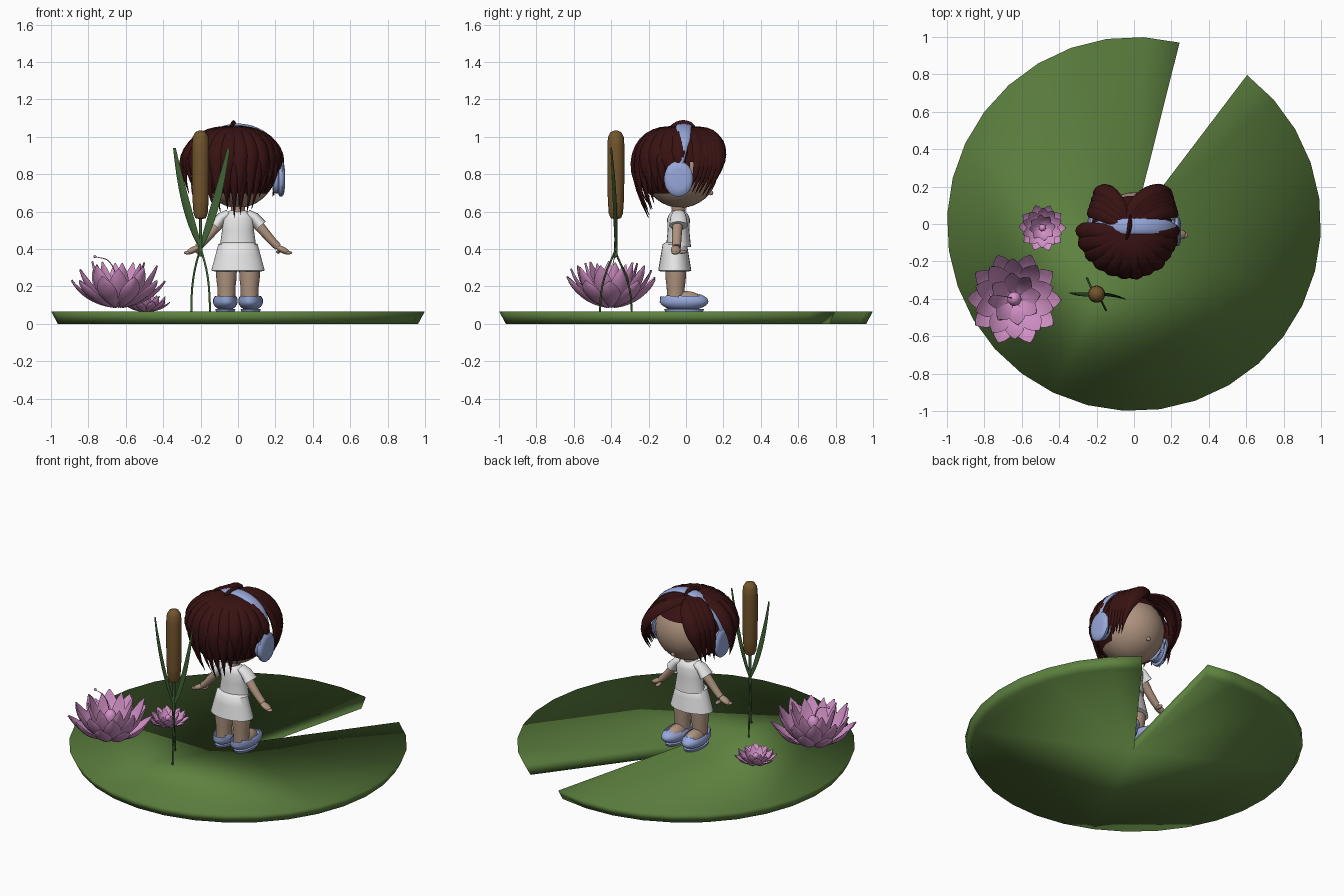
import bpy, bmesh, math, random
from math import sin, cos, pi, radians
from mathutils import Vector as V, Matrix as M

random.seed(4)
if "Cube" in bpy.data.objects:
    bpy.data.objects.remove(bpy.data.objects["Cube"])


def material(name, rgb):
    m = bpy.data.materials.new(name)
    m.use_nodes = True
    m.diffuse_color = (*rgb, 1)
    m.node_tree.nodes["Principled BSDF"].inputs["Base Color"].default_value = (*rgb, 1)
    return m


PAD = material("pad green", (.11, .22, .05))
LEAF = material("leaf green", (.05, .12, .035))
BROWN = material("cattail brown", (.17, .09, .025))
PINK = material("petal pink", (.66, .29, .58))
SKIN = material("skin", (.42, .29, .21))
WHITE = material("dress white", (.8, .8, .8))
BLUE = material("soft blue", (.31, .39, .70))
HAIR = material("dark red hair", (.04, .006, .006))


def finish(bm, name, mat, angle=50):
    bmesh.ops.recalc_face_normals(bm, faces=bm.faces)
    me = bpy.data.meshes.new(name)
    bm.to_mesh(me)
    bm.free()
    me.materials.append(mat)
    for p in me.polygons:
        p.use_smooth = True
    me.set_sharp_from_angle(angle=radians(angle))
    ob = bpy.data.objects.new(name, me)
    bpy.context.collection.objects.link(ob)
    return ob


def ball(bm, c, r, rot=None, seg=20):
    mat = M.Translation(c) @ (rot or M()) @ M.Diagonal((*r, 1))
    return bmesh.ops.create_uvsphere(bm, u_segments=seg, v_segments=seg // 2 + 2,
                                     radius=1, matrix=mat)["verts"]


def bezier(pts, n):
    """Sample a Bezier curve of any degree."""
    out = []
    for i in range(n + 1):
        q, t = [V(p) for p in pts], i / n
        while len(q) > 1:
            q = [a.lerp(b, t) for a, b in zip(q, q[1:])]
        out.append(q[0])
    return out


def sweep(bm, path, width, thick, normal, sides=8, cup=0):
    """Sweep a flattened, optionally cupped section; sizes are functions of 0..1."""
    rings, n = [], len(path) - 1
    for i, p in enumerate(path):
        t = i / n
        tan = (path[min(i + 1, n)] - path[max(i - 1, 0)]).normalized()
        side = tan.cross(normal(p)).normalized()
        up = side.cross(tan)
        w, h = width(t), thick(t)
        rings.append([bm.verts.new(p + side * w * cos(a) + up * (h * sin(a) + cup * w * cos(a) ** 2))
                      for a in (2 * pi * k / sides for k in range(sides))])
    for a, b in zip(rings, rings[1:]):
        for k in range(sides):
            j = (k + 1) % sides
            bm.faces.new((a[k], a[j], b[j], b[k]))
    bm.faces.new(rings[0])
    bm.faces.new(rings[-1])


def lathe(bm, profile, c, sy=1, seg=24):
    """Stack elliptical rings given as (radius, z)."""
    path = [V((c[0], c[1], z)) for _, z in profile]
    n = len(profile) - 1
    sweep(bm, path, lambda t: profile[round(t * n)][0],
          lambda t: profile[round(t * n)][0] * sy, lambda p: V((0, 1, 0)), seg)


def taper(a, b):
    return lambda t: a + (b - a) * t


# Lily pad: a disc with a wedge missing
bm = bmesh.new()
caps = []
for r, z in ((1, .065), (.965, 0)):
    ring = [bm.verts.new((r * cos(a), r * sin(a), z))
            for a in (radians(75.9 + 11.23 * k) for k in range(31))]
    caps.append([bm.verts.new((0, 0, z))] + ring)
    bm.faces.new(caps[-1])
for k in range(32):
    j = (k + 1) % 32
    bm.faces.new((caps[0][k], caps[0][j], caps[1][j], caps[1][k]))
finish(bm, "lily_pad", PAD, 180)


# Water lilies: three rings of cupped petals around a bud
def lily(name, cx, cy, base, s, sz, rings):
    bm = bmesh.new()
    for count, reach, top, wide, shift in rings:
        for k in range(count):
            a = 2 * pi * (k + shift) / count + random.uniform(-.06, .06)
            d = V((cos(a), sin(a), 0))
            rise = top + random.uniform(-.015, .015)
            pts = [V((cx, cy, base)) + d * (r * reach * s) + V((0, 0, z * rise * sz))
                   for r, z in ((.1, 0), (.55, .1), (.85, .5), (1, 1))]
            inward = lambda p, d=d: V((0, 0, .8)) - d
            sweep(bm, bezier(pts, 8),
                  lambda t: s * wide * max(.06, sin(pi * min(1, t ** 1.25)) ** .75),
                  lambda t: .005 * s, inward, 8, .3)
    ball(bm, (cx, cy, base + .13 * sz), (.038 * s, .038 * s, .05 * sz))
    return finish(bm, name, PINK, 60)


RINGS = ((10, .25, .15, .055, 0), (10, .215, .21, .055, .5), (8, .14, .24, .045, .2))
lily("large_lily", -.64, -.4, .09, 1, 1, RINGS)
lily("small_lily", -.49, -.02, .065, .5, .36, RINGS)
bm = bmesh.new()
sweep(bm, bezier([(-.64, -.4, .2), (-.67, -.39, .38), (-.72, -.38, .34), (-.765, -.38, .36)], 10),
      taper(.003, .002), taper(.003, .002), lambda p: V((0, 1, 0)), 6)
ball(bm, (-.765, -.38, .36), (.008,) * 3, seg=10)
finish(bm, "stamen", PINK)

# Cattail: brown spike, short stem and two crossing blades
bm = bmesh.new()
lathe(bm, [(.008, .56), (.028, .565), (.038, .59), (.043, .66), (.046, .8), (.046, .95),
           (.042, 1.0), (.028, 1.025), (.008, 1.033)], (-.2, -.375))
finish(bm, "cattail_spike", BROWN)
bm = bmesh.new()
lathe(bm, [(.009, .36), (.008, .57)], (-.2, -.375), seg=8)
for s, tip, foot in ((-1, (-.34, -.37, .94), (-.15, -.46, .065)),
                     (1, (-.05, -.4, .94), (-.25, -.29, .065))):
    x, y, _ = foot
    low = bezier([foot, (x, y, .28), (-.2 - s * .015, -.385, .34), (-.2, -.375, .41)], 8)
    high = bezier([(-.2, -.375, .41), (-.2 + s * .05, -.375, .52), (-.2 + s * .1, -.38, .7), tip], 10)
    sweep(bm, low + high[1:],
          lambda t: .006 if t < .4 else .006 + .018 * sin(pi * min(1, (t - .4) / .62)),
          lambda t: .005 if t < .9 else .003, lambda p: V((.5, 1, 0)), 8)
finish(bm, "cattail_blades", LEAF)

# Dress
bm = bmesh.new()
lathe(bm, [(.045, .605), (.075, .585), (.09, .56), (.085, .5), (.098, .41), (.085, .41)], (0, -.04), .68)
finish(bm, "dress_top", WHITE)
bm = bmesh.new()
lathe(bm, [(.08, .435), (.105, .425), (.12, .37), (.143, .285), (.125, .28)], (0, -.06), .62)
finish(bm, "skirt", WHITE)

# Neck and head
bm = bmesh.new()
lathe(bm, [(.04, .57), (.036, .61), (.045, .66)], (0, -.04))
finish(bm, "neck", SKIN)
bm = bmesh.new()
ball(bm, (0, -.03, .82), (.2, .2, .2), seg=32)
finish(bm, "head", SKIN)
bm = bmesh.new()
ball(bm, (0, .133, .7), (.013,) * 3, seg=12)
finish(bm, "nose", SKIN)

# Limbs, sleeves and shoes, left and right
for s, label in ((1, "left"), (-1, "right")):
    bm = bmesh.new()
    arm = bezier([(s * .08, -.04, .555), (s * .13, -.05, .51), (s * .17, -.05, .45), (s * .215, -.05, .41)], 8)
    sweep(bm, arm, taper(.03, .023), taper(.03, .02), lambda p: V((s, 0, 1)), 12)
    ball(bm, (s * .24, -.055, .395), (.045, .026, .017), M.Rotation(s * radians(28), 4, "Y"), 14)
    ball(bm, (s * .215, -.025, .385), (.012, .03, .011), None, 10)
    ball(bm, (s * .268, -.06, .38), (.022, .018, .01), None, 10)
    finish(bm, label + "_arm", SKIN)

    bm = bmesh.new()
    sweep(bm, [V((s * x, -.04, z)) for x, z in ((.05, .59), (.085, .57), (.122, .525))],
          taper(.035, .05), taper(.022, .034), lambda p: V((s, 0, 1)), 16)
    finish(bm, label + "_sleeve", WHITE)

    bm = bmesh.new()
    lathe(bm, [(.056, .33), (.055, .25), (.048, .19), (.047, .12)], (s * .062, -.055), 1)
    ball(bm, (s * .064, .0, .12), (.048, .09, .055))
    finish(bm, label + "_leg", SKIN)

    bm = bmesh.new()
    shoe = ball(bm, (s * .068, -.01, .12), (.066, .13, .05), M.Rotation(radians(-s * 4), 4, "Z"), 28)
    for v in shoe:
        heel = max(0, -v.co.y - .01)
        if v.co.z > .12:
            v.co.z += heel * .14
        v.co.z = max(v.co.z, .075)
    opening = [f for f in bm.faces if f.calc_center_median().z > .148
               and f.calc_center_median().y < .07]
    bmesh.ops.delete(bm, geom=opening, context="FACES")
    finish(bm, label + "_shoe", BLUE)
    bm = bmesh.new()
    sweep(bm, [V((s * .068, -.01, z)) for z in (.065, .08)], taper(.05, .054), taper(.1, .108),
          lambda p: V((0, 1, 0)), 24)
    finish(bm, label + "_sole", BLUE)

# Headphones: arched band, arms and ear cups
bm = bmesh.new()
arch = [V((.235 * sin(a), -.012 - .02 * (1 - cos(a)), .84 + .22 * cos(a)))
        for a in (radians(-92 + 184 * k / 28) for k in range(29))]
sweep(bm, arch, lambda t: .018 + .023 * min(1, 2.2 * sin(pi * t) ** 2), lambda t: .011,
      lambda p: p - V((0, p.y, .84)), 10)
finish(bm, "headphone_band", BLUE)
for s, label in ((1, "left"), (-1, "right")):
    bm = bmesh.new()
    path = [V((s * x, -.04, .775)) for x in (.185, .19, .215, .22, .235, .246, .25)]
    size = (.05, .062, .064, .076, .078, .068, .045)
    sweep(bm, path, lambda t: size[round(t * 6)], lambda t: size[round(t * 6)] * 1.22,
          lambda p: V((0, 0, 1)), 24)
    finish(bm, label + "_ear_cup", BLUE)

# Hair: a scalp shell plus layered tapering locks
CORE = V((-.02, -.05, .82))
bm = bmesh.new()
ball(bm, (-.01, -.045, .835), (.222, .215, .212), seg=40)
bare = [f for f in bm.faces if (f.calc_center_median().y > .035 and f.calc_center_median().z < .93)
        or f.calc_center_median().z < .69]
bmesh.ops.delete(bm, geom=bare, context="FACES")
finish(bm, "hair_shell", HAIR)


def lock(bm, pts, wide):
    sweep(bm, bezier(pts, 12), lambda t: wide * (.35 + .65 * sin(pi * min(1, t * .75 + .12))) * min(1, (1.02 - t) * 2.5),
          lambda t: .017 * min(1, (1.03 - t) * 3), lambda p: p - CORE, 8, -.15)


bm = bmesh.new()
for layer, count in ((0, 17), (1, 12)):
    for k in range(count):
        a = radians(178 + 184 * k / (count - 1))
        back = max(0, -sin(a))
        d = V((cos(a) * (1.1 if cos(a) < 0 else 1), sin(a), 0))
        tip = .72 - .13 * back ** 2 + .05 * layer + random.uniform(-.025, .025)
        end = .235 - .075 * back + random.uniform(-.01, .01)
        out = .285 + .03 * back + .012 * layer
        o = V((-.02, -.045, 0))
        lock(bm, [o + V((0, 0, 1.035)), o + d * .19 + V((0, 0, 1.07)),
                  o + d * out + V((0, 0, .89)), o + d * end + V((0, 0, tip))], .047)
finish(bm, "back_hair", HAIR)

# Fringe swept to both sides of a parting
bm = bmesh.new()
for s, count in ((1, 6), (-1, 4)):
    for k in range(count):
        t = k / (count - 1)
        lock(bm, [(-.04, .03 - .05 * t, 1.035), (-.04 + s * (.07 + .1 * t), .21 - .12 * t, 1.06),
                  (s * (.25 + .02 * t), .24 - .13 * t, .90),
                  (s * (.185 + .03 * t), .105 - .09 * t, .69 + random.uniform(-.01, .02))], .045)
lock(bm, [(-.04, -.08, 1.04), (-.02, -.03, 1.09), (-.02, .02, 1.08), (-.02, .07, 1.02)], .012)
finish(bm, "fringe", HAIR)
